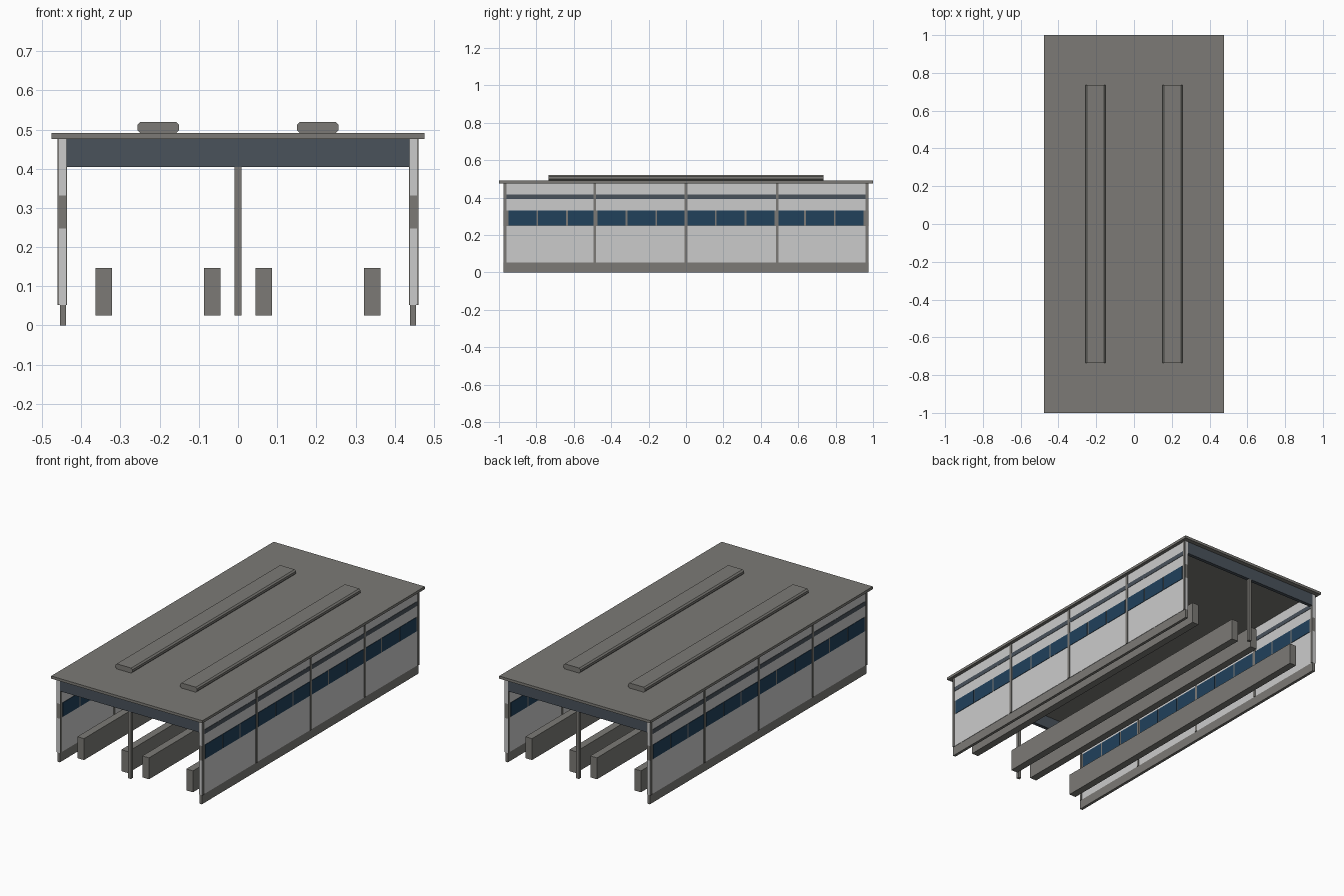
import bpy
import bmesh

cube = bpy.data.objects.get("Cube")
if cube:
    bpy.data.objects.remove(cube, do_unlink=True)


def material(name, rgb):
    m = bpy.data.materials.new(name)
    m.use_nodes = True
    m.diffuse_color = (*rgb, 1)
    m.node_tree.nodes["Principled BSDF"].inputs["Base Color"].default_value = (*rgb, 1)
    return m


GREY = material("concrete grey", (0.2, 0.195, 0.18))
LIGHT = material("light panel", (0.6, 0.6, 0.6))
SLATE = material("slate trim", (0.067, 0.085, 0.105))
BLUE = material("blue glass", (0.015, 0.052, 0.105))


def finish(name, bm, mat):
    bmesh.ops.recalc_face_normals(bm, faces=bm.faces)
    mesh = bpy.data.meshes.new(name)
    bm.to_mesh(mesh)
    bm.free()
    mesh.materials.append(mat)
    ob = bpy.data.objects.new(name, mesh)
    bpy.context.collection.objects.link(ob)
    return ob


def box(name, xs, ys, zs, mat):
    """Box spanning the given (low, high) ranges."""
    bm = bmesh.new()
    bmesh.ops.create_cube(bm, size=1)
    for v in bm.verts:
        v.co = [r[0] if c < 0 else r[1] for c, r in zip(v.co, (xs, ys, zs))]
    return finish(name, bm, mat)


def mirrored(x0, x1, side):
    return tuple(sorted((x0 * side, x1 * side)))


def vent(name, xs, half_length, zs, cut):
    """Long roof vent with an eight-sided section."""
    (x0, x1), (z0, z1) = xs, zs
    section = [(x0 + cut, z0), (x1 - cut, z0), (x1, z0 + cut), (x1, z1 - cut),
               (x1 - cut, z1), (x0 + cut, z1), (x0, z1 - cut), (x0, z0 + cut)]
    bm = bmesh.new()
    face = bm.faces.new([bm.verts.new((x, -half_length, z)) for x, z in section])
    ext = bmesh.ops.extrude_face_region(bm, geom=[face], use_keep_orig=True)
    moved = [g for g in ext["geom"] if isinstance(g, bmesh.types.BMVert)]
    bmesh.ops.translate(bm, verts=moved, vec=(0, 2 * half_length, 0))
    return finish(name, bm, GREY)


# Roof slab
box("roof", (-0.476, 0.476), (-1, 1), (0.476, 0.491), GREY)

LENGTH = (-0.975, 0.975)
PITCH = 0.159
for side, label in ((1, "left"), (-1, "right")):
    wall = mirrored(0.439, 0.457, side)

    # Side wall layers
    box(label + "_plinth", mirrored(0.439, 0.455, side), LENGTH, (0, 0.052), GREY)
    box(label + "_lower_panel", wall, LENGTH, (0.052, 0.248), LIGHT)
    box(label + "_window_frame", wall, LENGTH, (0.248, 0.332), GREY)
    box(label + "_upper_panel", wall, LENGTH, (0.332, 0.476), LIGHT)

    # Trim stripe and panes on both wall faces
    for x0, x1, face in ((0.457, 0.459, "outer"), (0.437, 0.439, "inner")):
        plate = mirrored(x0, x1, side)
        box(f"{label}_{face}_stripe", plate, (-0.972, 0.972), (0.393, 0.418), SLATE)
        for i in range(12):
            y = (i - 5.5) * PITCH
            box(f"{label}_{face}_window_{i + 1}", plate,
                (y - 0.075, y + 0.075), (0.25, 0.33), BLUE)

    # Wall pilasters
    for i, y in enumerate((-0.967, -0.487, 0, 0.487, 0.967)):
        box(f"{label}_pilaster_{i + 1}", mirrored(0.436, 0.461, side),
            (y - 0.007, y + 0.007), (0.052, 0.476), GREY)

    # Long platforms and roof vent
    for x0, x1, place in ((0.045, 0.087, "inner"), (0.322, 0.364, "outer")):
        box(f"{label}_{place}_platform", mirrored(x0, x1, side),
            (-0.925, 0.925), (0.025, 0.147), GREY)
    vent(label + "_roof_vent", mirrored(0.15, 0.257, side), 0.735, (0.491, 0.52), 0.008)

# End fascias and centre posts
for end, label in ((-1, "front"), (1, "back")):
    box(label + "_fascia", (-0.438, 0.438), mirrored(0.955, 0.975, end), (0.405, 0.476), SLATE)
    box(label + "_centre_post", (-0.009, 0.009), mirrored(0.957, 0.975, end), (0.025, 0.405), GREY)
